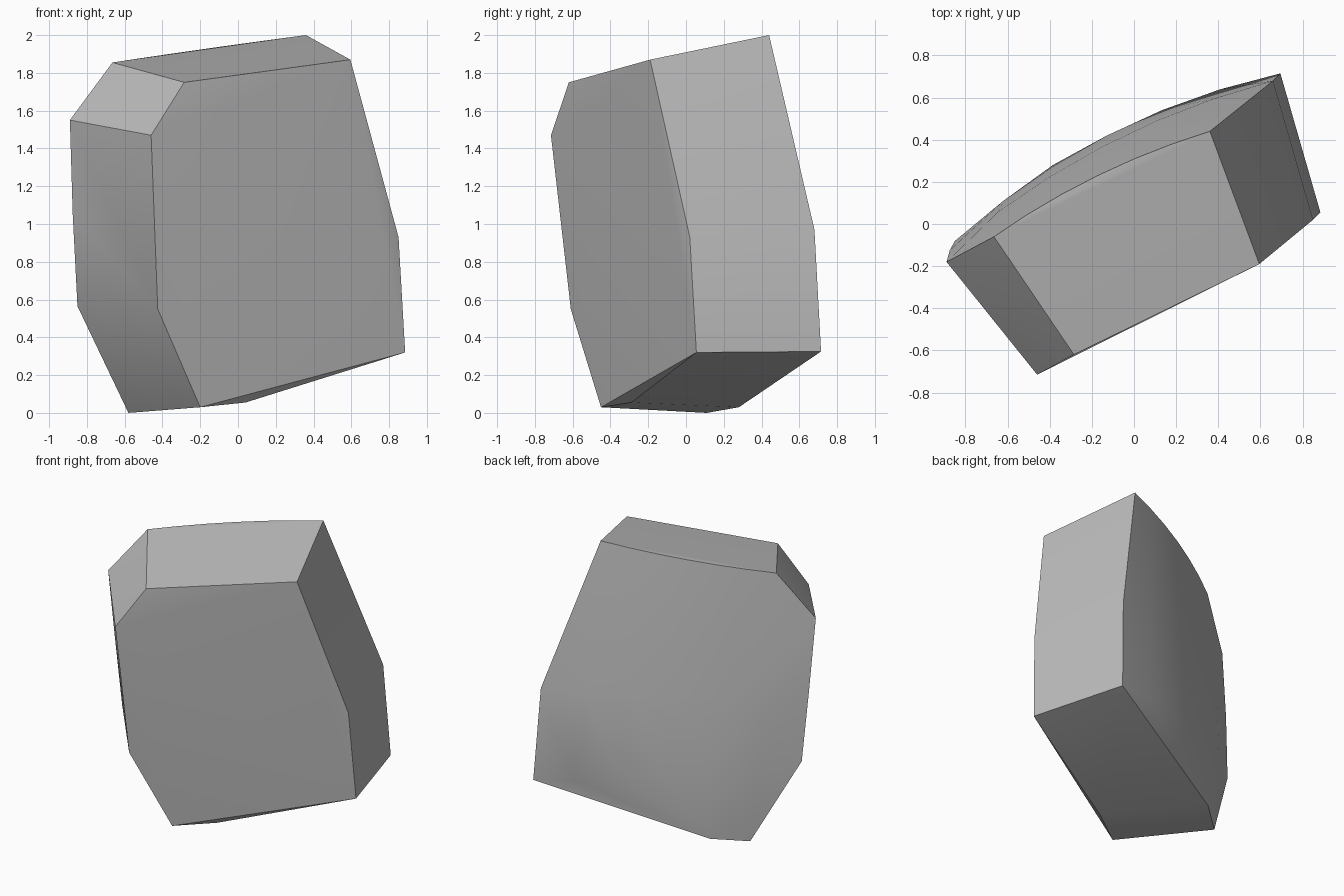
import bpy, bmesh, math
from mathutils import Vector

cube = bpy.data.objects.get("Cube")
if cube:
    bpy.data.objects.remove(cube, do_unlink=True)

# Grey stone material
stone = bpy.data.materials.new("grey stone")
stone.use_nodes = True
colour = (0.5, 0.5, 0.5, 1)
stone.diffuse_color = colour
stone.node_tree.nodes["Principled BSDF"].inputs["Base Color"].default_value = colour

# Corners of the broad front face, clockwise from the upper left
front = [(-.46, -.715, 1.47), (-.285, -.62, 1.75), (.595, -.19, 1.87), (.85, .02, .93),
         (.885, .055, .32), (-.2, -.45, .03), (-.425, -.61, .55)]
# Ridge point under the stone and the lower back corners
base = [(.04, -.29, .055), (-.385, .28, .03), (-.58, .11, 0)]
# Bowed rows of the back: right end, left end, bulge
rows = [((.36, .44, 2), (-.665, -.06, 1.855), .045),
        ((.66, .68, .97), (-.875, -.125, 1.05), .1),
        ((.695, .715, .325), (-.85, -.08, .565), .115)]
outward = Vector((-.45, .89, 0))


def bowed_row(start, end, bulge, steps=6):
    a, b = Vector(start), Vector(end)
    for i in range(steps + 1):
        t = i / steps
        yield a.lerp(b, t) + outward * bulge * 4 * t * (1 - t)


# Stone block: convex shell around the corners and the bowed back
bm = bmesh.new()
points = front + base + [(-.89, -.18, 1.55)]
for row in rows:
    points += list(bowed_row(*row))
for p in points:
    bm.verts.new(p)
hull = bmesh.ops.convex_hull(bm, input=bm.verts[:])
loose = [v for v in bm.verts if not v.link_faces]
bmesh.ops.delete(bm, geom=loose, context='VERTS')
bmesh.ops.dissolve_limit(bm, angle_limit=math.radians(1.5), verts=bm.verts[:], edges=bm.edges[:])
bmesh.ops.recalc_face_normals(bm, faces=bm.faces[:])
mesh = bpy.data.meshes.new("stone_block")
bm.to_mesh(mesh)
bm.free()
mesh.materials.append(stone)
block = bpy.data.objects.new("stone_block", mesh)
bpy.context.collection.objects.link(block)

# Smooth the bowed back, keep the chipped edges sharp
bpy.ops.object.select_all(action='DESELECT')
block.select_set(True)
bpy.context.view_layer.objects.active = block
bpy.ops.object.shade_smooth_by_angle(angle=math.radians(25))
